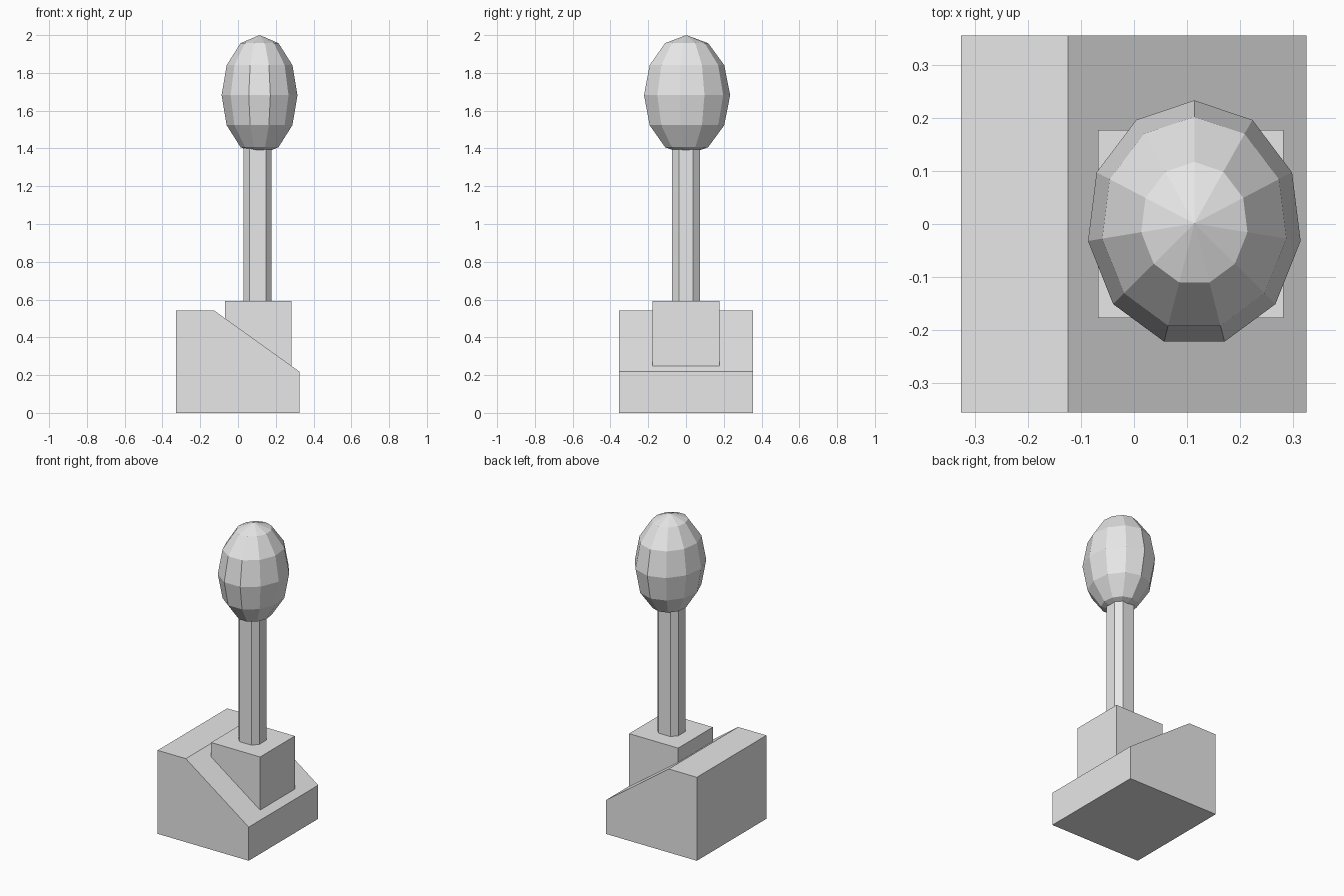
import bpy, bmesh, math
from mathutils import Matrix

cube = bpy.data.objects.get("Cube")
if cube:
    bpy.data.objects.remove(cube, do_unlink=True)

grey = bpy.data.materials.new("light grey")
grey.use_nodes = True
grey.diffuse_color = (0.8, 0.8, 0.8, 1)
grey.node_tree.nodes["Principled BSDF"].inputs["Base Color"].default_value = (0.8, 0.8, 0.8, 1)


def add_object(name, bm):
    bmesh.ops.recalc_face_normals(bm, faces=bm.faces)
    mesh = bpy.data.meshes.new(name)
    bm.to_mesh(mesh)
    bm.free()
    mesh.materials.append(grey)
    obj = bpy.data.objects.new(name, mesh)
    bpy.context.collection.objects.link(obj)
    return obj


def prism(name, outline, direction):
    """Extrude a closed outline of 3D points along a direction."""
    bm = bmesh.new()
    face = bm.faces.new([bm.verts.new(p) for p in outline])
    result = bmesh.ops.extrude_face_region(bm, geom=[face], use_keep_orig=True)
    moved = [g for g in result["geom"] if isinstance(g, bmesh.types.BMVert)]
    bmesh.ops.translate(bm, verts=moved, vec=direction)
    return add_object(name, bm)


# Sloped base: side profile extruded across y
HALF_Y = 0.356
profile = [(-0.327, 0), (0.326, 0), (0.326, 0.218), (-0.125, 0.541), (-0.327, 0.541)]
prism("wedge_base", [(x, -HALF_Y, z) for x, z in profile], (0, 2 * HALF_Y, 0))

# Square mount sunk into the slope
X0, X1, MY = -0.068, 0.283, 0.178
prism("mount_block", [(X0, -MY, 0.24), (X1, -MY, 0.24), (X1, MY, 0.24), (X0, MY, 0.24)],
      (0, 0, 0.353))

# Shaft: square bar with chamfered corners
CX, HX, HY, FX, FY = 0.104, 0.0745, 0.073, 0.043, 0.037
quarter = [(HX, FY), (FX, HY)]
section = (quarter + [(-x, y) for x, y in reversed(quarter)]
           + [(-x, -y) for x, y in quarter] + [(x, -y) for x, y in reversed(quarter)])
prism("lever_shaft", [(CX + x, y, 0.55) for x, y in section], (0, 0, 0.95))

# Faceted egg-shaped knob, eleven sides with one corner towards the back
bm = bmesh.new()
bmesh.ops.create_uvsphere(
    bm, u_segments=11, v_segments=6, radius=1,
    matrix=Matrix.Translation((0.114, 0.001, 1.682)) @ Matrix.Diagonal((0.203, 0.2327, 0.318, 1)))
# Turn the segments so that a corner points along +y
ring = max(bm.verts, key=lambda v: (round(((v.co.x - 0.114) / 0.203) ** 2
                                          + ((v.co.y - 0.001) / 0.2327) ** 2, 3), v.co.y))
angle = math.pi / 2 - math.atan2((ring.co.y - 0.001) / 0.2327, (ring.co.x - 0.114) / 0.203)
for v in bm.verts:
    u, w = (v.co.x - 0.114) / 0.203, (v.co.y - 0.001) / 0.2327
    v.co.x = 0.114 + 0.203 * (u * math.cos(angle) - w * math.sin(angle))
    v.co.y = 0.001 + 0.2327 * (u * math.sin(angle) + w * math.cos(angle))
add_object("lever_knob", bm)
